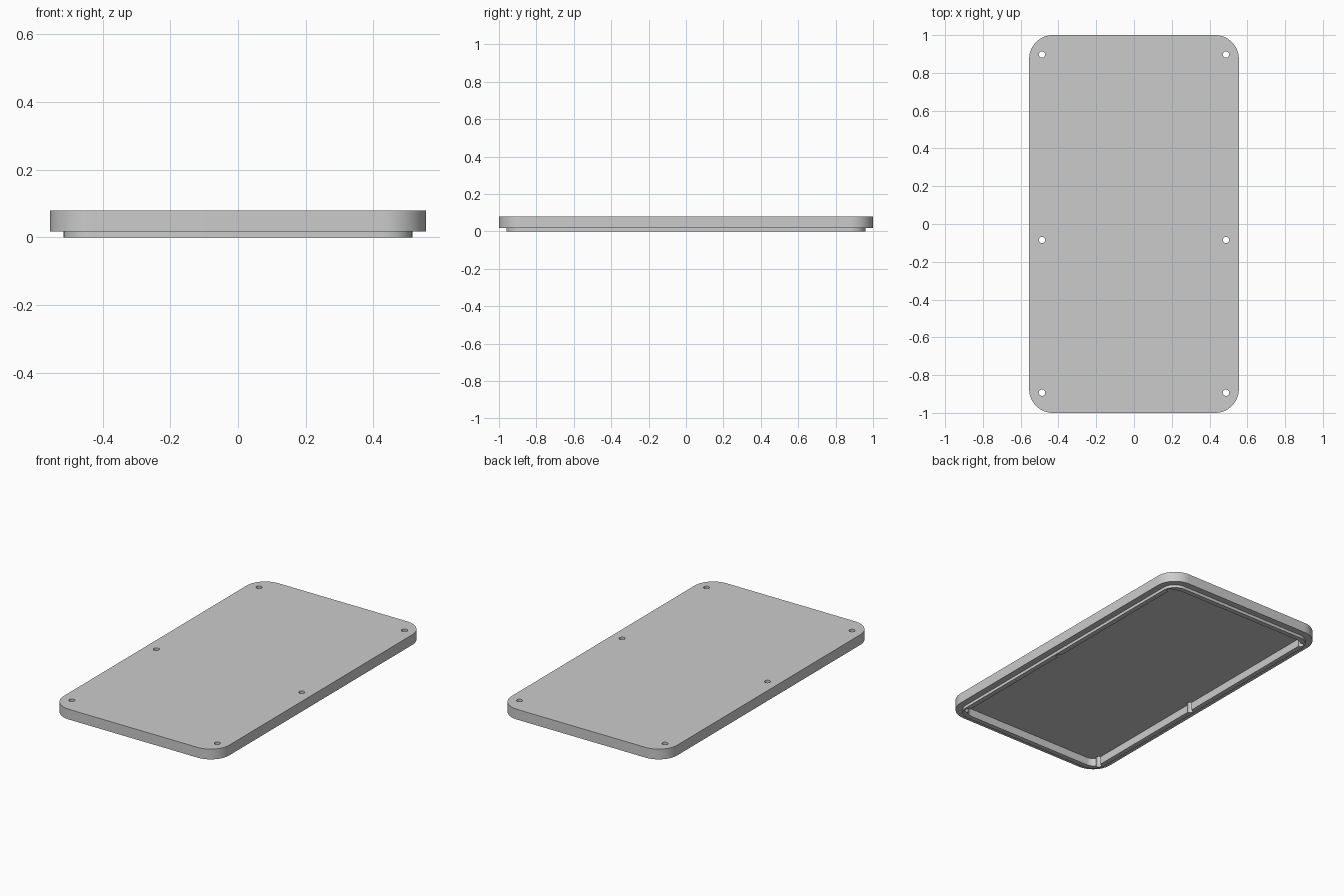
import bpy, bmesh, math

cube = bpy.data.objects.get("Cube")
if cube:
    bpy.data.objects.remove(cube, do_unlink=True)

grey = bpy.data.materials.new("plain grey")
grey.use_nodes = True
colour = (0.6, 0.6, 0.6, 1)
grey.diffuse_color = colour
grey.node_tree.nodes["Principled BSDF"].inputs["Base Color"].default_value = colour

# Main dimensions
HALF_X, HALF_Y, CORNER = 0.555, 1.0, 0.125
TOP, RIM, FLOOR = 0.08, 0.018, 0.048
LIP_INSET, WALL = 0.04, 0.03


def rounded_rect(inset, steps=16):
    """Outline of the lid, moved inwards by inset."""
    r = CORNER - inset
    points = []
    for quarter, (sx, sy) in enumerate([(1, 1), (-1, 1), (-1, -1), (1, -1)]):
        for i in range(steps + 1):
            a = math.pi / 2 * (quarter + i / steps)
            points.append((sx * (HALF_X - CORNER) + r * math.cos(a),
                           sy * (HALF_Y - CORNER) + r * math.sin(a)))
    return points


def circle(x, y, r, n=24):
    return [(x + r * math.cos(math.tau * i / n), y + r * math.sin(math.tau * i / n))
            for i in range(n)]


def make_object(name, bm):
    bmesh.ops.recalc_face_normals(bm, faces=bm.faces)
    mesh = bpy.data.meshes.new(name)
    bm.to_mesh(mesh)
    bm.free()
    mesh.materials.append(grey)
    obj = bpy.data.objects.new(name, mesh)
    bpy.context.collection.objects.link(obj)
    return obj


def add_prism(bm, outline, z0, z1):
    rings = [[bm.verts.new((x, y, z)) for x, y in outline] for z in (z0, z1)]
    bm.faces.new(rings[0])
    bm.faces.new(rings[1])
    bridge(bm, *rings)


def bridge(bm, a, b):
    for i in range(len(a)):
        j = (i + 1) % len(a)
        bm.faces.new((a[i], a[j], b[j], b[i]))


# Lid shell: plate, stepped rim, lip and recessed underside in one closed skin
bm = bmesh.new()
steps = [(0, TOP), (0, RIM), (LIP_INSET, RIM), (LIP_INSET, 0),
         (LIP_INSET + WALL, 0), (LIP_INSET + WALL, FLOOR)]
rings = [[bm.verts.new((x, y, z)) for x, y in rounded_rect(inset)] for inset, z in steps]
for lower, upper in zip(rings, rings[1:]):
    bridge(bm, lower, upper)
bm.faces.new(rings[0])
bm.faces.new(rings[-1])
lid = make_object("lid", bm)

# Six screw holes, which also groove the inside of the lip
bm = bmesh.new()
for x in (-0.487, 0.487):
    for y in (0.897, -0.085, -0.893):
        add_prism(bm, circle(x, y, 0.017), -0.1, 0.2)
cutter = make_object("screw_hole_cutter", bm)
cutter.hide_render = True

cut = lid.modifiers.new("screw_holes", "BOOLEAN")
cut.operation = "DIFFERENCE"
cut.solver = "EXACT"
cut.object = cutter

bpy.ops.object.select_all(action="DESELECT")
bpy.context.view_layer.objects.active = lid
lid.select_set(True)
bpy.ops.object.modifier_apply(modifier=cut.name)
bpy.data.objects.remove(cutter, do_unlink=True)
bpy.ops.object.shade_smooth_by_angle(angle=math.radians(30))
